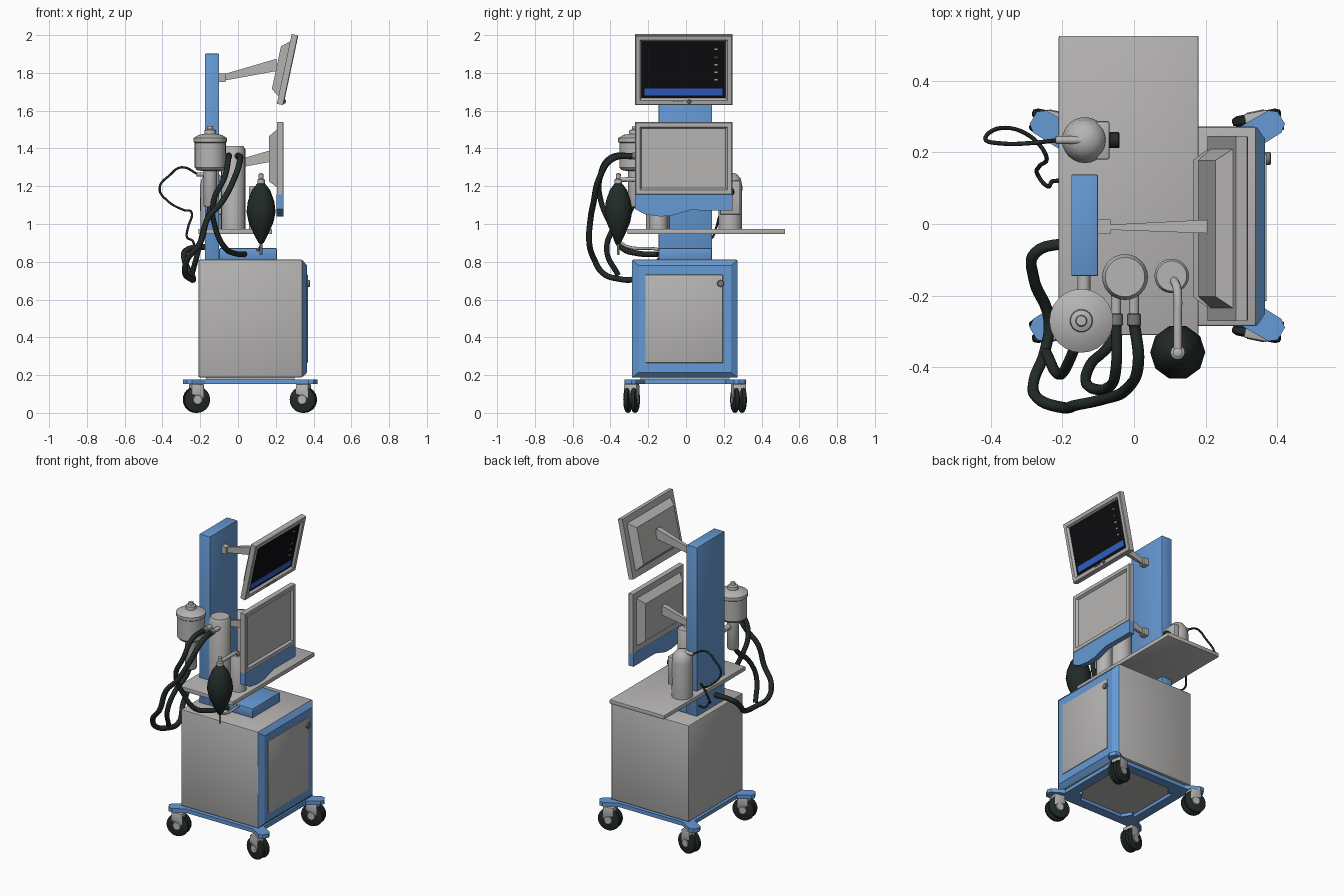
import bpy, bmesh, math
from mathutils import Matrix, Vector

if "Cube" in bpy.data.objects:
    bpy.data.objects.remove(bpy.data.objects["Cube"])


def mat(name, r, g, b):
    m = bpy.data.materials.new(name)
    m.diffuse_color = (r, g, b, 1)
    m.use_nodes = True
    m.node_tree.nodes["Principled BSDF"].inputs["Base Color"].default_value = m.diffuse_color
    return m


GREY = mat("light grey", 0.47, 0.46, 0.455)
BLUE = mat("medical blue", 0.13, 0.32, 0.66)
RUBBER = mat("dark rubber", 0.016, 0.024, 0.022)
BLACK = mat("screen black", 0.004, 0.004, 0.005)
STRIP = mat("screen blue", 0.03, 0.12, 0.6)
RED = mat("mark red", 0.5, 0.02, 0.02)
DARK = mat("mid grey", 0.2, 0.2, 0.2)


def finish(name, bm, *mats, xf=None, angle=35):
    bmesh.ops.recalc_face_normals(bm, faces=bm.faces)
    if xf:
        bm.transform(xf)
    me = bpy.data.meshes.new(name)
    bm.to_mesh(me)
    bm.free()
    for m in mats:
        me.materials.append(m)
    for p in me.polygons:
        p.use_smooth = True
    me.set_sharp_from_angle(angle=math.radians(angle))
    ob = bpy.data.objects.new(name, me)
    bpy.context.collection.objects.link(ob)
    return ob


def loft(name, m, xa, a, xb, b, xf=None, bevel=0):
    """Four-sided solid between rectangles (y0, y1, z0, z1) at x = xa and xb."""
    bm = bmesh.new()
    rings = [[bm.verts.new((x, r[i], r[k])) for i, k in ((0, 2), (1, 2), (1, 3), (0, 3))]
             for x, r in ((xa, a), (xb, b))]
    bm.faces.new(rings[0])
    bm.faces.new(rings[1])
    for i in range(4):
        j = (i + 1) % 4
        bm.faces.new((rings[0][i], rings[0][j], rings[1][j], rings[1][i]))
    if bevel:
        bmesh.ops.recalc_face_normals(bm, faces=bm.faces)
        bmesh.ops.bevel(bm, geom=bm.edges[:], offset=bevel, segments=2, affect='EDGES', profile=0.5)
    return finish(name, bm, m, xf=xf, angle=25)


def box(name, m, x0, x1, y0, y1, z0, z1, bevel=0, xf=None):
    r = (y0, y1, z0, z1)
    return loft(name, m, x0, r, x1, r, xf, bevel)


def lathe(name, m, loc, profile, seg=24, axis='Z', xf=None, angle=35):
    """Spin (radius, height) points round an axis through loc."""
    bm = bmesh.new()
    vs = [bm.verts.new((r, 0, z)) for r, z in profile]
    es = [bm.edges.new(p) for p in zip(vs, vs[1:])]
    bmesh.ops.spin(bm, geom=vs + es, cent=(0, 0, 0), axis=(0, 0, 1),
                   angle=math.tau, steps=seg)
    bmesh.ops.remove_doubles(bm, verts=bm.verts, dist=1e-5)
    turn = {'Z': Matrix(), 'X': Matrix.Rotation(math.pi / 2, 4, 'Y'),
            'Y': Matrix.Rotation(-math.pi / 2, 4, 'X')}[axis]
    t = Matrix.Translation(loc) @ turn
    return finish(name, bm, m, xf=(xf @ t) if xf else t, angle=angle)


def rod(name, m, loc, r, length, axis='Z', seg=20, xf=None, c=0.003):
    return lathe(name, m, loc, [(0, 0), (r - c, 0), (r, c), (r, length - c),
                                (r - c, length), (0, length)], seg, axis, xf)


def prism(name, m, pts, depth, xf):
    """Outline in local xy, extruded along local z."""
    bm = bmesh.new()
    f = bm.faces.new([bm.verts.new((x, y, 0)) for x, y in pts])
    up = bmesh.ops.extrude_face_region(bm, geom=[f])['geom']
    bmesh.ops.translate(bm, verts=[v for v in up if isinstance(v, bmesh.types.BMVert)],
                        vec=(0, 0, depth))
    return finish(name, bm, m, xf=xf)


def hose(name, m, r, pts):
    cu = bpy.data.curves.new(name + "_path", 'CURVE')
    cu.dimensions, cu.bevel_depth, cu.bevel_resolution = '3D', r, 2
    cu.resolution_u, cu.use_fill_caps = 6, True
    sp = cu.splines.new('BEZIER')
    sp.bezier_points.add(len(pts) - 1)
    for bp, p in zip(sp.bezier_points, pts):
        bp.co = p
        bp.handle_left_type = bp.handle_right_type = 'AUTO'
    tmp = bpy.data.objects.new(name + "_path", cu)
    bpy.context.collection.objects.link(tmp)
    bm = bmesh.new()
    bm.from_mesh(bpy.data.meshes.new_from_object(tmp))
    bpy.data.objects.remove(tmp)
    return finish(name, bm, m, angle=50)


# Wheeled base: blue ring, diagonal arms and castors
for i, (x0, x1, y0, y1) in enumerate(((-0.21, 0.34, -0.285, -0.225), (-0.21, 0.34, 0.21, 0.27),
                                      (-0.21, -0.15, -0.225, 0.21), (0.28, 0.34, -0.225, 0.21))):
    box(f"base_rail_{i}", BLUE, x0, x1, y0, y1, 0.152, 0.177)
box("cabinet_riser", GREY, -0.17, 0.3, -0.24, 0.23, 0.172, 0.19)
for sx in (-1, 1):
    for sy in (-1, 1):
        tag = f"{'right' if sx > 0 else 'left'}_{'back' if sy > 0 else 'front'}"
        cx, cy = 0.065 + sx * 0.315, -0.005 + sy * 0.283
        ang = math.atan2(sy * 0.6, sx)
        arm = Matrix.Translation((cx, cy, 0.152)) @ Matrix.Rotation(ang, 4, 'Z')
        prism("base_arm_" + tag, BLUE, [(-0.17, -0.04), (0.015, -0.036), (0.036, -0.02),
              (0.036, 0.02), (0.015, 0.036), (-0.17, 0.04)], 0.025, arm)
        w = Matrix.Translation((0.063 + sx * 0.283, cy, 0)) @ Matrix.Rotation(sx * sy * 0.2, 4, 'Z')
        for k in (-1, 1):
            lathe(f"castor_wheel_{tag}_{k}", RUBBER, (0, k * 0.019 - 0.015, 0.07),
                  [(0, 0), (0.055, 0), (0.068, 0.006), (0.07, 0.015), (0.068, 0.024),
                   (0.055, 0.03), (0, 0.03)], 24, 'Y', w)
        rod("castor_hub_" + tag, GREY, (0, -0.038, 0.07), 0.026, 0.076, 'Y', 16, w)
        loft("castor_fork_" + tag, GREY, -0.034, (-0.036, 0.036, 0.1, 0.153),
             0.034, (-0.036, 0.036, 0.075, 0.153), w, 0.006)

# Cabinet with framed door
box("cabinet", GREY, -0.21, 0.342, -0.285, 0.272, 0.188, 0.812, 0.008)
loft("door_frame", BLUE, 0.342, (-0.285, 0.272, 0.188, 0.808), 0.366, (-0.25, 0.237, 0.215, 0.78))
box("door_panel", GREY, 0.36, 0.37, -0.215, 0.195, 0.265, 0.732, 0.003)
rod("door_knob", DARK, (0.36, 0.183, 0.685), 0.018, 0.022, 'X', 16)

# Column, plinth and shelf
box("column", BLUE, -0.175, -0.1, -0.145, 0.138, 0.81, 1.902, 0.004)
box("plinth", BLUE, -0.1, 0.206, -0.145, 0.138, 0.81, 0.872, 0.006)
box("shelf", GREY, -0.21, 0.18, -0.31, 0.525, 0.947, 0.974, 0.004)


# Monitors on tapered arms
def monitor(name, x, z, h, tilt, face_mat, arm_z):
    xf = Matrix.Translation((x, -0.0125, z)) @ Matrix.Rotation(tilt, 4, 'Y')
    bm = bmesh.new()
    bmesh.ops.create_cube(bm, size=1, matrix=Matrix.Translation((-0.016, 0, h / 2))
                          @ Matrix.Diagonal((0.032, 0.515, h, 1)))
    bm.faces.ensure_lookup_table()
    front = max(bm.faces, key=lambda f: f.calc_center_median().x)
    bmesh.ops.inset_region(bm, faces=[front], thickness=0.006, depth=0.004)
    bmesh.ops.inset_region(bm, faces=[front], thickness=0.03, depth=0)
    bmesh.ops.inset_region(bm, faces=[front], thickness=0.013, depth=-0.014)
    front.material_index = 1
    finish(name + "_casing", bm, GREY, face_mat, xf=xf, angle=15)
    loft(name + "_back", GREY, -0.032, (-0.222, 0.222, 0.04, h - 0.04),
         -0.074, (-0.19, 0.19, 0.07, h - 0.075), xf)
    box(name + "_arm_mount", GREY, -0.1, -0.065, -0.028, 0.012, arm_z - 0.022, arm_z + 0.022)
    loft(name + "_arm", GREY, -0.075, (-0.016, -0.002, arm_z - 0.016, arm_z + 0.018),
         0.205, (-0.026, 0.012, arm_z + 0.035, arm_z + 0.1))
    return xf


top = monitor("upper_monitor", 0.237, 1.63, 0.377, math.radians(12), BLACK, 1.775)
monitor("lower_monitor", 0.238, 1.155, 0.385, 0, GREY, 1.3)
box("screen_strip", STRIP, -0.014, -0.008, -0.207, 0.207, 0.05, 0.088, xf=top)
for i, z in enumerate((0.3, 0.258, 0.215, 0.175, 0.135)):
    box(f"screen_mark_{i}", RED if i == 1 else GREY, -0.012, -0.008, 0.163, 0.18, z - 0.004, z + 0.004, xf=top)
rod("monitor_dial", DARK, (0.0, 0.03, 0.02), 0.011, 0.012, 'X', 12, top)
for y in (-0.05, -0.03, -0.01):
    box("monitor_button", DARK, 0, 0.008, y - 0.007, y + 0.007, 0.017, 0.023, xf=top)

# Wavy blue control panel beneath the lower monitor
yz = Matrix(((0, 0, 1, 0.205), (1, 0, 0, 0), (0, 1, 0, 0), (0, 0, 0, 1)))
prism("control_panel", BLUE, [(-0.27, 1.157), (-0.27, 1.08), (-0.22, 1.052), (-0.14, 1.04), (-0.08, 1.043),
      (-0.03, 1.058), (0.02, 1.073), (0.245, 1.072), (0.245, 1.157)], 0.035, yz)

# Canisters on the shelf
lathe("tall_canister", GREY, (-0.025, -0.148, 0), [(0, 0.97), (0.064, 0.97), (0.064, 1.395),
      (0.055, 1.412), (0, 1.412)])
lathe("short_canister", GREY, (0.105, -0.145, 0), [(0, 0.97), (0.048, 0.97), (0.048, 1.19),
      (0.042, 1.2), (0, 1.2)])
lathe("back_canister", GREY, (-0.137, 0.234, 0), [(0, 0.97), (0.062, 0.97), (0.064, 1.2),
      (0.056, 1.24), (0.035, 1.265), (0, 1.275)])
box("back_regulator", GREY, -0.105, -0.068, 0.18, 0.287, 1.05, 1.23, 0.006)
rod("regulator_knob", RUBBER, (-0.07, 0.234, 1.17), 0.022, 0.03, 'X', 16)
rod("cable_nozzle", GREY, (-0.22, 0.234, 1.262), 0.011, 0.08, 'X', 12)

# Vaporizer on the left front
lathe("vaporizer", GREY, (-0.147, -0.27, 0), [(0, 1.09), (0.03, 1.09), (0.036, 1.1), (0.036, 1.28),
      (0.07, 1.285), (0.083, 1.3), (0.083, 1.43), (0.089, 1.435), (0.089, 1.455), (0.06, 1.472),
      (0.032, 1.477), (0.03, 1.497), (0.016, 1.502), (0.014, 1.518), (0, 1.52)])
rod("vaporizer_bracket", GREY, (-0.14, -0.25, 1.24), 0.018, 0.11, 'Y', 12)

# Breathing bag with its elbow pipe
lathe("breathing_bag", RUBBER, (0.122, -0.358, 0), [(0, 0.89), (0.014, 0.9), (0.04, 0.95), (0.066, 1.01),
      (0.077, 1.065), (0.07, 1.12), (0.048, 1.18), (0.02, 1.215), (0, 1.222)], 10, angle=50)
lathe("bag_neck", GREY, (0.122, -0.358, 0), [(0, 1.2), (0.02, 1.2), (0.02, 1.235), (0.012, 1.24),
      (0.013, 1.265), (0, 1.27)], 16)
rod("bag_tip", GREY, (0.122, -0.358, 0.835), 0.007, 0.07, seg=10)
hose("bag_pipe", GREY, 0.012, [(0.122, -0.355, 1.235), (0.122, -0.27, 1.235), (0.12, -0.18, 1.225),
     (0.11, -0.155, 1.19)])

# Hoses, fittings and cable
for i, x in enumerate((0.0, -0.05)):
    rod(f"hose_fitting_{i}", GREY, (x, -0.275, 1.36), 0.014, 0.09, 'Y', 12)
    rod(f"hose_collar_{i}", DARK, (x, -0.285, 1.36), 0.019, 0.035, 'Y', 12)
hose("long_hose", RUBBER, 0.016, [
    (0, -0.27, 1.36), (0.012, -0.39, 1.345), (-0.02, -0.46, 1.24), (-0.09, -0.49, 1.11),
    (-0.16, -0.505, 1.03), (-0.2, -0.512, 0.9), (-0.27, -0.485, 0.81), (-0.28, -0.44, 0.74),
    (-0.25, -0.36, 0.71), (-0.237, -0.27, 0.71), (-0.28, -0.15, 0.8), (-0.275, -0.08, 0.86),
    (-0.17, -0.05, 0.88)])
hose("middle_hose", RUBBER, 0.015, [
    (-0.05, -0.27, 1.36), (-0.05, -0.4, 1.35), (-0.07, -0.455, 1.25), (-0.13, -0.45, 1.12),
    (-0.12, -0.39, 0.98), (-0.07, -0.34, 0.875), (-0.02, -0.26, 0.845), (0.035, -0.15, 0.84)])
hose("vaporizer_hose", RUBBER, 0.015, [
    (-0.147, -0.28, 1.1), (-0.155, -0.31, 1.05), (-0.18, -0.38, 0.98), (-0.21, -0.42, 0.86),
    (-0.245, -0.36, 0.73)])
hose("bag_hose", GREY, 0.008, [(0.122, -0.358, 0.91), (0.12, -0.31, 0.88), (0.11, -0.16, 0.868),
     (0.1, -0.13, 0.86)])
hose("sensor_cable", RUBBER, 0.006, [
    (-0.21, 0.234, 1.262), (-0.3, 0.225, 1.3), (-0.36, 0.224, 1.26), (-0.415, 0.237, 1.19),
    (-0.37, 0.268, 1.12), (-0.29, 0.245, 1.075), (-0.245, 0.19, 1.06), (-0.265, 0.16, 0.98),
    (-0.27, 0.14, 0.93), (-0.24, 0.105, 0.91), (-0.225, 0.12, 0.88), (-0.16, 0.11, 0.87)])
